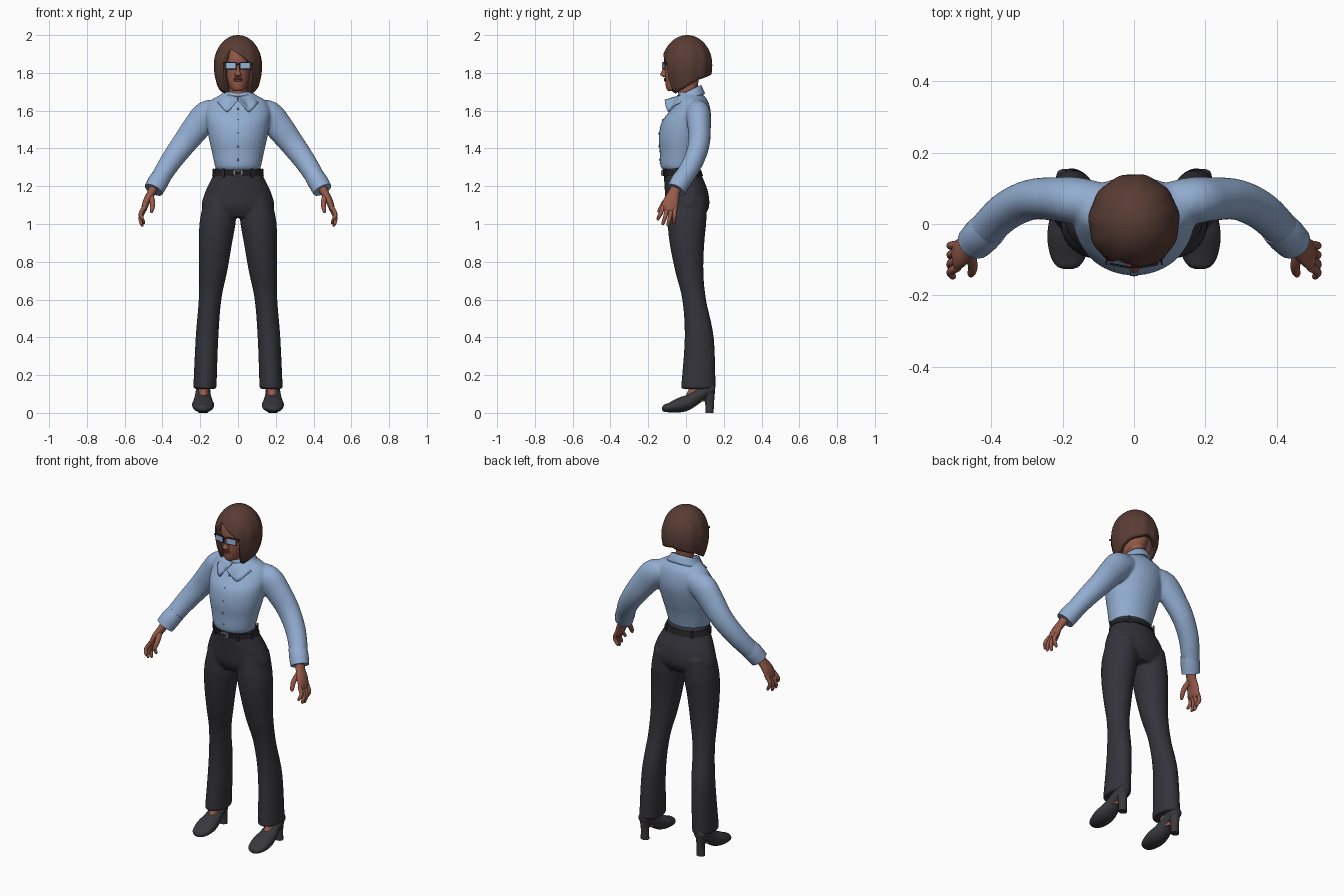
import bpy, bmesh, math
from mathutils import Vector, Matrix

if "Cube" in bpy.data.objects:
    bpy.data.objects.remove(bpy.data.objects["Cube"])


def material(name, r, g, b):
    m = bpy.data.materials.new(name)
    m.diffuse_color = (r, g, b, 1)
    m.use_nodes = True
    m.node_tree.nodes["Principled BSDF"].inputs["Base Color"].default_value = m.diffuse_color
    return m


SHIRT = material("shirt blue", 0.29, 0.42, 0.64)
PANTS = material("charcoal cloth", 0.034, 0.033, 0.042)
SHOE = material("dark shoe grey", 0.04, 0.04, 0.048)
SKIN = material("warm brown skin", 0.30, 0.105, 0.068)
LIPS = material("lip brown", 0.22, 0.06, 0.045)
HAIR = material("dark brown hair", 0.098, 0.046, 0.034)
LENS = material("lens blue", 0.33, 0.48, 0.74)
BLACK = material("belt black", 0.015, 0.015, 0.018)
METAL = material("buckle grey", 0.25, 0.26, 0.28)
BUTTON = material("button slate", 0.12, 0.18, 0.3)


def spline(rows, k):
    """Catmull-Rom interpolation of rows of numbers."""
    out = []
    for i in range(len(rows) - 1):
        p = [rows[max(i - 1, 0)], rows[i], rows[i + 1], rows[min(i + 2, len(rows) - 1)]]
        for j in range(k):
            t = j / k
            out.append([0.5 * (2 * b + (c - a) * t + (2 * a - 5 * b + 4 * c - d) * t * t
                        + (3 * b - a - 3 * c + d) * t ** 3) for a, b, c, d in zip(*p)])
    return out + [list(rows[-1])]


def skin(bm, loops):
    vs = [[bm.verts.new(p) for p in loop] for loop in loops]
    n = len(vs[0])
    fs = [bm.faces.new((a[i], a[(i + 1) % n], b[(i + 1) % n], b[i]))
          for a, b in zip(vs, vs[1:]) for i in range(n)]
    fs += [bm.faces.new(vs[0]), bm.faces.new(vs[-1])]
    bmesh.ops.recalc_face_normals(bm, faces=fs)


def loft(bm, rings, axis='z', s=1, n=32, k=5):
    """Rings (t, a0, a1, b0, b1): ellipses given by their bounds, stacked along z or y."""
    loops = []
    for t, a0, a1, b0, b1 in spline(rings, k):
        loop = []
        for i in range(n):
            w = 2 * math.pi * i / n
            a = (a0 + a1) / 2 + (a1 - a0) / 2 * math.cos(w)
            b = (b0 + b1) / 2 + (b1 - b0) / 2 * math.sin(w)
            loop.append((s * a, b, t) if axis == 'z' else (s * a, t, b))
        loops.append(loop)
    skin(bm, loops)


def tube(bm, pts, s=1, n=20, k=4):
    """Path points (x, y, z, thickness, width along y)."""
    rows = spline(pts, k)
    ps = [Vector(r[:3]) for r in rows]
    loops = []
    for i, r in enumerate(rows):
        t = (ps[min(i + 1, len(ps) - 1)] - ps[max(i - 1, 0)]).normalized()
        b = (Vector((0, 1, 0)) - t * t.y).normalized()
        a = t.cross(b)
        loop = [ps[i] + a * r[3] * math.cos(w) + b * r[4] * math.sin(w)
                for w in (2 * math.pi * j / n for j in range(n))]
        loops.append([(s * p.x, p.y, p.z) for p in loop])
    skin(bm, loops)


def finish(name, bm, mat, voxel=0, angle=50):
    me = bpy.data.meshes.new(name)
    bm.to_mesh(me)
    bm.free()
    me.materials.append(mat)
    me.shade_smooth()
    me.set_sharp_from_angle(angle=math.radians(angle))
    ob = bpy.data.objects.new(name, me)
    bpy.context.collection.objects.link(ob)
    if voxel:
        m = ob.modifiers.new("blend", 'REMESH')
        m.mode, m.voxel_size, m.use_smooth_shade = 'VOXEL', voxel, True
        m = ob.modifiers.new("relax", 'SMOOTH')
        m.factor, m.iterations = 0.5, 6
    return ob


def part(name, mat, rings, axis='z', s=1, **kw):
    bm = bmesh.new()
    loft(bm, rings, axis, s, **kw)
    return finish(name, bm, mat)


def box(name, mat, loc, size, rot=0):
    bm = bmesh.new()
    bmesh.ops.create_cube(bm, size=1, matrix=Matrix.Translation(loc) @ Matrix.Rotation(rot, 4, 'Z')
                          @ Matrix.Diagonal((*size, 1)))
    ob = finish(name, bm, mat, angle=30)
    m = ob.modifiers.new("round", 'BEVEL')
    m.width, m.segments = min(size) * 0.3, 2
    return ob


def ball(name, mat, loc, size):
    bm = bmesh.new()
    bmesh.ops.create_uvsphere(bm, u_segments=20, v_segments=12, radius=1,
                              matrix=Matrix.Translation(loc) @ Matrix.Diagonal((*size, 1)))
    return finish(name, bm, mat)


def lookup(table, x):
    for (x0, y0), (x1, y1) in zip(table, table[1:]):
        if x <= x1:
            return y0 + (y1 - y0) * (x - x0) / (x1 - x0)
    return table[-1][1]


def sheet(name, mat, cols, thick, closed):
    """Outward-facing grid; each column runs top to bottom."""
    bm = bmesh.new()
    vs = [[bm.verts.new(p) for p in c] for c in cols]
    for a, b in zip(vs, vs[1:] + vs[:1] if closed else vs[1:]):
        for r in range(len(a) - 1):
            bm.faces.new((a[r + 1], b[r + 1], b[r], a[r]))
    bmesh.ops.remove_doubles(bm, verts=bm.verts, dist=1e-5)
    ob = finish(name, bm, mat)
    if thick:
        m = ob.modifiers.new("thickness", 'SOLIDIFY')
        m.thickness = thick
    return ob


# shirt: torso and sleeves blended together
TORSO = [(1.285, -.113, .113, -.122, .066), (1.31, -.123, .123, -.136, .07), (1.38, -.138, .138, -.139, .087),
         (1.46, -.156, .156, -.144, .112), (1.54, -.168, .168, -.128, .131), (1.60, -.172, .172, -.085, .13),
         (1.65, -.15, .15, -.052, .117), (1.68, -.1, .1, -.045, .095), (1.70, -.068, .068, -.04, .08)]
bm = bmesh.new()
loft(bm, TORSO)
for s in (1, -1):
    tube(bm, [(.09, .055, 1.60, .06, .06), (.16, .065, 1.577, .078, .066), (.215, .07, 1.517, .075, .062),
              (.29, .068, 1.42, .065, .057), (.36, .035, 1.325, .057, .054), (.418, -.02, 1.232, .05, .05)], s)
shirt = finish("shirt", bm, SHIRT, voxel=.007)

# button strip wrapped onto the shirt front, and buttons
strip = sheet("button_strip", SHIRT, [[(x, -.16, 1.65 - .0175 * i) for i in range(21)]
              for x in (-.013, 0, .013)], 0, False)
wrap = strip.modifiers.new("wrap", 'SHRINKWRAP')
wrap.target, wrap.wrap_mode, wrap.offset = shirt, 'ABOVE_SURFACE', .003
fronts = [(r[0], r[3]) for r in TORSO]
for z in (1.34, 1.41, 1.48, 1.55, 1.61):
    ball("button", BUTTON, (0, lookup(fronts, z) - .002, z), (.006, .004, .006))

# collar: folded ring with two points in front
cols = []
for i in range(60):
    d = 3 + 354 * i / 59
    c, sn = math.cos(math.radians(d)), math.sin(math.radians(d))
    drop = lookup([(0, .012), (32, .088), (60, .058), (180, .045)], min(d, 360 - d))
    top = Vector((.07 * sn, .015 - .066 * c, 1.707 - .03 * c))
    low = Vector((.112 * sn, -.006 - .107 * c, top.z - drop))
    cols.append([top.lerp(low, t) for t in (0, .25, .5, .75, 1)])
sheet("collar", SHIRT, cols, .007, False)

# trousers: hips and legs blended together
bm = bmesh.new()
loft(bm, [(1.305, -.118, .118, -.12, .072), (1.25, -.135, .135, -.117, .087), (1.17, -.174, .174, -.112, .117),
          (1.09, -.192, .192, -.104, .122), (1.035, -.15, .15, -.075, .09)])
for s in (1, -1):
    loft(bm, [(1.14, .01, .175, -.09, .11), (1.02, .011, .202, -.097, .108), (.90, .031, .207, -.087, .097),
              (.75, .057, .206, -.057, .092), (.60, .088, .208, -.02, .106), (.40, .104, .224, -.007, .147),
              (.127, .114, .237, -.027, .157)], s=s)
finish("trousers", bm, PANTS, voxel=.007)

# belt, buckle and belt loops
part("belt", BLACK, [(1.255, -.137, .137, -.122, .09), (1.285, -.126, .126, -.126, .08)], k=1, n=48)
box("buckle", METAL, (0, -.126, 1.27), (.05, .009, .03))
box("buckle_centre", BLACK, (0, -.13, 1.27), (.032, .006, .014))
for deg in (35, 75, 140, -35, -75, -140):
    a = math.radians(deg)
    box("belt_loop", PANTS, (.133 * math.sin(a), -.019 - .107 * math.cos(a), 1.27), (.012, .01, .045), a)

for s in (1, -1):
    # cuff and hand
    bm = bmesh.new()
    tube(bm, [(.402, -.008, 1.255, .051, .051), (.425, -.03, 1.22, .054, .053), (.447, -.052, 1.18, .052, .05)], s)
    finish("cuff", bm, SHIRT)
    bm = bmesh.new()
    tube(bm, [(.44, -.045, 1.205, .026, .03), (.459, -.064, 1.165, .022, .03), (.484, -.08, 1.12, .019, .041),
              (.497, -.089, 1.08, .015, .043), (.499, -.092, 1.065, .009, .036)], s)
    for (y, z), tip in zip([(-.122, 1.09), (-.1, 1.08), (-.078, 1.08), (-.058, 1.09)],
                           [(.505, -.147, 1.02), (.51, -.121, .995), (.505, -.094, .987), (.497, -.064, 1.0)]):
        x1, y1, z1 = tip
        tube(bm, [(.495, y, z, .012, .012), (.515, (y + y1) / 2, (z + z1) / 2, .011, .011),
                  (x1 + .003, y1, z1 + .01, .009, .009), (x1, y1, z1, .004, .004)], s, n=12)
    tube(bm, [(.465, -.075, 1.155, .017, .017), (.452, -.115, 1.112, .014, .014),
              (.456, -.138, 1.075, .011, .011), (.459, -.145, 1.06, .005, .005)], s, n=12)
    finish("hand", bm, SKIN)
    # ankle, shoe and heel
    part("ankle", SKIN, [(.06, .152, .218, -.02, .10), (.12, .152, .21, .012, .12), (.2, .15, .21, .04, .12)], s=s)
    part("shoe", SHOE, [(-.126, .172, .198, .015, .03), (-.118, .153, .217, .007, .042),
                        (-.09, .135, .234, .003, .054), (-.04, .127, .243, .002, .08), (.01, .133, .238, .012, .098),
                        (.06, .143, .228, .042, .13), (.11, .147, .222, .08, .16), (.145, .155, .215, .1, .155),
                        (.154, .17, .2, .115, .145)], axis='y', s=s)
    part("shoe_heel", SHOE, [(0, .16, .21, .103, .146), (.06, .163, .207, .1, .149), (.12, .153, .217, .08, .154)], s=s)

# neck, head, nose and mouth
part("neck", SKIN, [(1.61, -.06, .06, -.05, .07), (1.69, -.048, .048, -.042, .06), (1.79, -.048, .048, -.05, .07)])
part("head", SKIN, [(1.703, -.02, .02, -.092, -.045), (1.712, -.034, .034, -.102, -.02),
                    (1.735, -.05, .05, -.108, .03), (1.77, -.064, .064, -.111, .07), (1.82, -.073, .073, -.112, .09),
                    (1.88, -.077, .077, -.115, .1), (1.94, -.07, .07, -.098, .09), (1.975, -.04, .04, -.05, .05)])
part("nose", SKIN, [(1.778, -.01, .01, -.12, -.095), (1.784, -.018, .018, -.129, -.095),
                    (1.793, -.017, .017, -.137, -.095), (1.812, -.01, .01, -.127, -.095),
                    (1.85, -.008, .008, -.116, -.095)], n=16)
for z, h in ((1.769, .006), (1.761, .007)):
    ball("lip", LIPS, (0, -.107, z), (.023, .01, h))

# glasses
for s in (1, -1):
    box("glasses_frame", BLACK, (s * .038, -.117, 1.838), (.062, .006, .04), s * .18)
    box("glasses_lens", LENS, (s * .0385, -.120, 1.837), (.054, .004, .031), s * .18)
    box("glasses_arm", BLACK, (s * .074, -.075, 1.848), (.005, .08, .009), s * .1)
box("glasses_bridge", BLACK, (0, -.121, 1.845), (.02, .006, .007))

# bob hair: dome whose lower edge follows the fringe, cheeks and nape
EDGE = [(-180, 1.80), (-120, 1.765), (-80, 1.715), (-50, 1.69), (-42, 1.70), (-36, 1.86), (-22, 1.93), (0, 1.905),
        (25, 1.868), (36, 1.845), (42, 1.70), (50, 1.69), (80, 1.715), (120, 1.765), (180, 1.80)]
cols = []
for i in range(120):
    d = -180 + 3 * i
    a = math.radians(d)
    col = []
    for j in range(25):
        z = 2.0 - (2.0 - lookup(EDGE, d)) * (j / 24) ** 1.7
        r = math.sqrt(max(0, 1 - ((z - 1.84) / .16) ** 2)) if z > 1.84 else 1 - .27 * ((1.84 - z) / .15) ** 2
        r *= 1 + .012 * math.sin(11 * a + 8 * (2 - z)) * min(1, (2 - z) * 10)
        col.append((.127 * r * math.sin(a), .006 - .134 * r * math.cos(a), z))
    cols.append(col)
sheet("bob_hair", HAIR, cols, .03, True)
